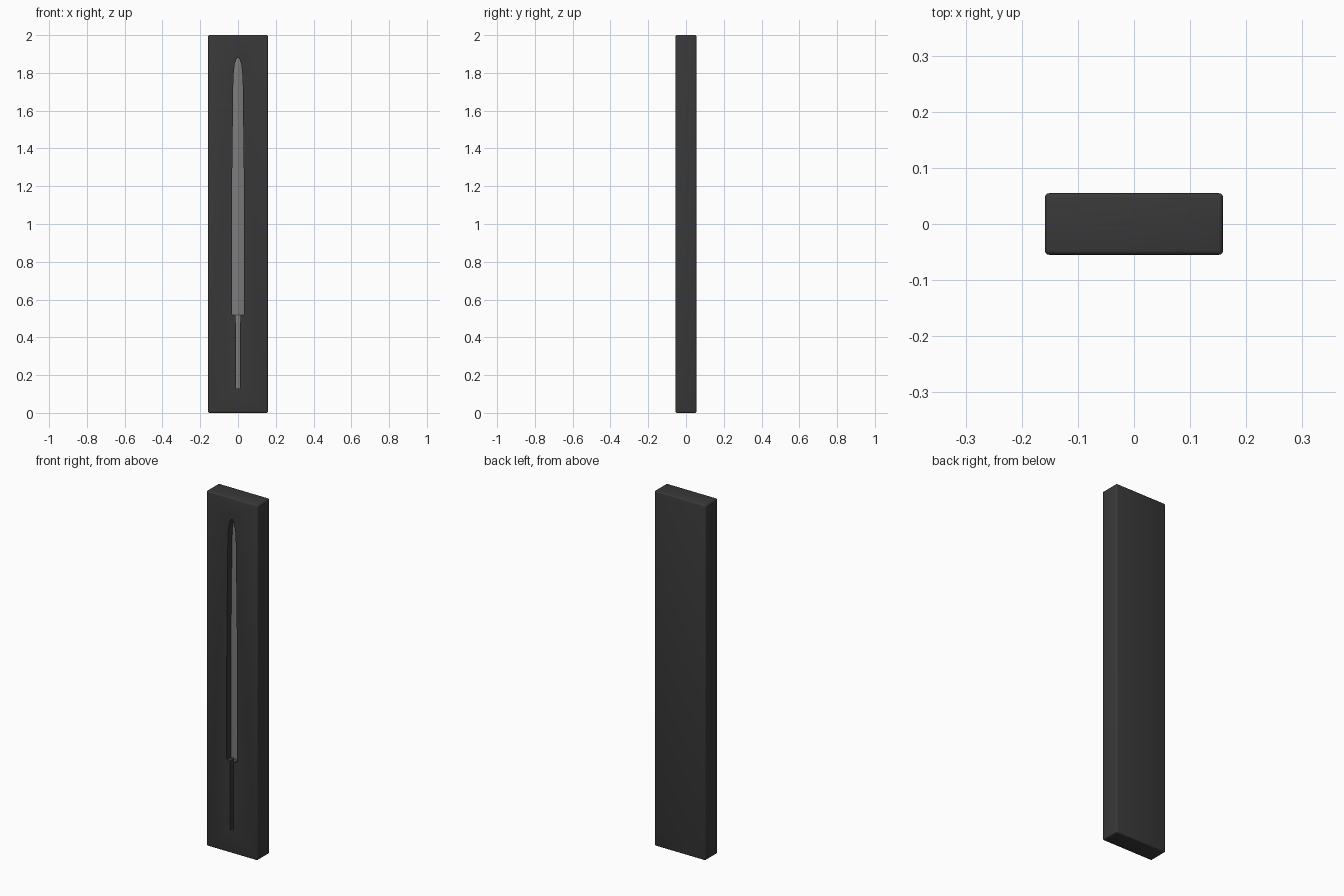
import bpy, bmesh

if "Cube" in bpy.data.objects:
    bpy.data.objects.remove(bpy.data.objects["Cube"])

# half outline of the sword: (height, half width), bottom to top
ROWS = [(0.13, 0.011), (0.515, 0.012), (0.52, 0.03), (0.53, 0.033), (0.7, 0.033), (1.0, 0.032),
        (1.25, 0.031), (1.5, 0.028), (1.75, 0.025), (1.81, 0.022), (1.845, 0.017),
        (1.87, 0.010), (1.88, 0.003)]


def material(name, v):
    m = bpy.data.materials.new(name)
    m.diffuse_color = (v, v, v, 1)
    m.use_nodes = True
    m.node_tree.nodes["Principled BSDF"].inputs["Base Color"].default_value = m.diffuse_color
    return m


def to_object(bm, name, mat=None):
    bmesh.ops.recalc_face_normals(bm, faces=bm.faces)
    me = bpy.data.meshes.new(name)
    bm.to_mesh(me)
    bm.free()
    ob = bpy.data.objects.new(name, me)
    bpy.context.collection.objects.link(ob)
    if mat:
        me.materials.append(mat)
    return ob


def activate(ob):
    bpy.ops.object.select_all(action='DESELECT')
    ob.select_set(True)
    bpy.context.view_layer.objects.active = ob


def sword(name, front, ridge, back, grow=0.0, mat=None):
    """Closed solid: ridged front, flat back, following ROWS."""
    bm = bmesh.new()
    rings = []
    for z, w in ROWS:
        w += grow
        lift = (ridge - front) * min(1, w / 0.03)
        pts = [(-w, back), (-w, front), (0, front + lift), (w, front), (w, back)]
        rings.append([bm.verts.new((x, y, z)) for x, y in pts])
    for a, b in zip(rings, rings[1:]):
        for i in range(5):
            j = (i + 1) % 5
            bm.faces.new((a[i], a[j], b[j], b[i]))
    bm.faces.new(rings[0])
    bm.faces.new(rings[-1])
    return to_object(bm, name, mat)


# mould block with rounded edges
bm = bmesh.new()
bmesh.ops.create_cube(bm, size=1)
for v in bm.verts:
    v.co.x *= 0.318
    v.co.y *= 0.11
    v.co.z = v.co.z * 2 + 1
bmesh.ops.bevel(bm, geom=bm.edges[:], offset=0.008, segments=3, profile=0.5, affect='EDGES')
block = to_object(bm, "mould_block", material("dark_stone", 0.04))

# sword-shaped pocket cut in the front
cutter = sword("pocket_cutter", -0.08, -0.08, -0.014)
cut = block.modifiers.new("pocket", 'BOOLEAN')
cut.operation = 'DIFFERENCE'
cut.solver = 'EXACT'
cut.object = cutter
activate(block)
bpy.ops.object.modifier_apply(modifier="pocket")
bpy.data.objects.remove(cutter)
activate(block)
bpy.ops.object.shade_smooth_by_angle(angle=0.6)

# ridged blade lying at the bottom of the pocket
blade = sword("cast_blade", -0.017, -0.023, -0.012, 0.0005, material("metal", 0.2))
activate(blade)
bpy.ops.object.shade_smooth_by_angle(angle=0.15)
